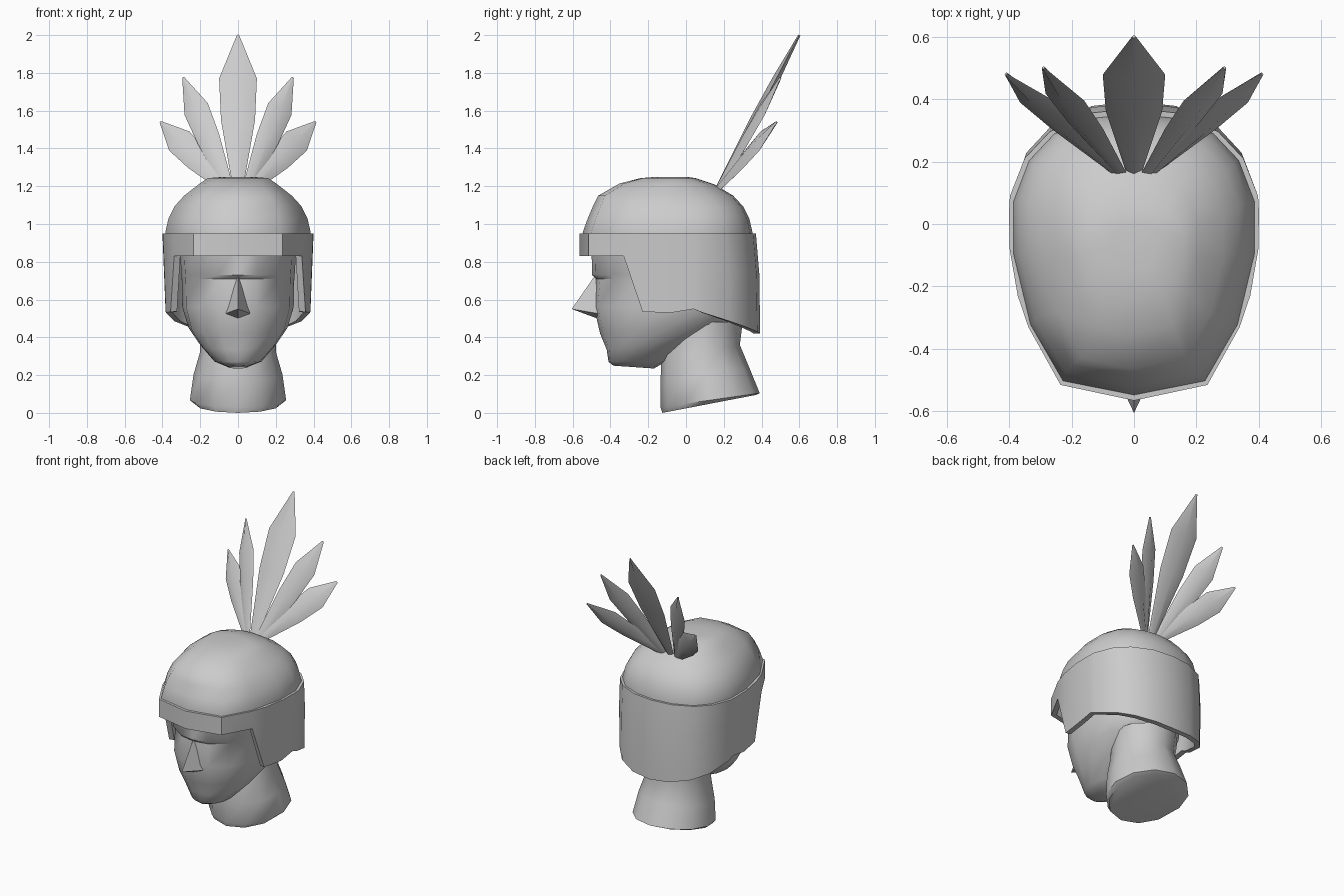
import bpy, bmesh, math
from mathutils import Vector

if "Cube" in bpy.data.objects:
    bpy.data.objects.remove(bpy.data.objects["Cube"], do_unlink=True)

GREY = (0.6, 0.6, 0.6, 1)
stone = bpy.data.materials.new("plain grey")
stone.use_nodes = True
stone.diffuse_color = GREY
stone.node_tree.nodes["Principled BSDF"].inputs["Base Color"].default_value = GREY


def finish(name, bm, angle=35, thickness=0):
    bmesh.ops.recalc_face_normals(bm, faces=bm.faces)
    mesh = bpy.data.meshes.new(name)
    bm.to_mesh(mesh)
    bm.free()
    mesh.materials.append(stone)
    ob = bpy.data.objects.new(name, mesh)
    bpy.context.collection.objects.link(ob)
    bpy.ops.object.select_all(action='DESELECT')
    ob.select_set(True)
    bpy.context.view_layer.objects.active = ob
    if thickness:
        solid = ob.modifiers.new("thickness", 'SOLIDIFY')
        solid.thickness = thickness
        solid.offset = -1
        bpy.ops.object.modifier_apply(modifier=solid.name)
    bpy.ops.object.shade_smooth_by_angle(angle=math.radians(angle))


def mirrored(half):
    """Close a front-to-back half outline into a full loop."""
    return half + [(-p[0], *p[1:]) for p in half[-2:0:-1]]


def skin(bm, loops, caps=True):
    rows = [[bm.verts.new(p) for p in loop] for loop in loops]
    n = len(rows[0])
    for a, b in zip(rows, rows[1:]):
        for i in range(n):
            bm.faces.new((a[i], a[(i + 1) % n], b[(i + 1) % n], b[i]))
    if caps:
        bm.faces.new(rows[0])
        bm.faces.new(rows[-1])


def loft(name, outline, sections, angle=35):
    """Each section: half width, front y, back y, front z, back z."""
    loops = []
    for w, yf, yb, zf, zb in sections:
        loops.append([(x * w, yf + (yb - yf) * (y + 1) / 2,
                       zf + (zb - zf) * (y + 1) / 2) for x, y in outline])
    bm = bmesh.new()
    skin(bm, loops)
    finish(name, bm, angle)


# Unit outlines, front at y = -1
helmet_outline = mirrored([(0, -1), (.59, -.9), (.86, -.5), (1, 0), (1, .38),
                           (.87, .67), (.66, .86), (.34, .97), (0, 1)])
face_outline = mirrored([(0, -1), (.34, -.95), (.7, -.76), (.93, -.44), (1, 0),
                         (.9, .5), (.5, .9), (0, 1)])
neck_outline = [(math.sin(a), -math.cos(a)) for a in
                [math.tau * i / 12 for i in range(12)]]

# Helmet dome
loft("helmet_dome", helmet_outline, [
    (.38, -.54, .352, .90, .90), (.385, -.547, .352, .955, .955),
    (.368, -.52, .335, 1.03, 1.03), (.335, -.49, .305, 1.10, 1.09),
    (.285, -.465, .25, 1.15, 1.15), (.205, -.35, .15, 1.215, 1.21),
    (.16, -.24, .05, 1.243, 1.243), (.07, -.15, 0, 1.25, 1.25)], 48)

# Helmet guard: brow, cheek and neck pieces in one thick shell (x, y, bottom z)
edge = mirrored([(0, -.565, .83), (.235, -.515, .83), (.338, -.33, .83),
                 (.372, -.23, .535), (.398, -.08, .53), (.40, .04, .55),
                 (.397, .09, .53), (.35, .21, .485), (.27, .295, .455),
                 (.14, .355, .43), (0, .37, .42)])
TOP = .95
loops = []
for t in (0, .4, 1):
    loop = []
    for x, y, z in edge:
        swell = .025 * math.sin(t * 2) if y > .1 else 0
        narrow = 1 - .04 * t if y > -.25 else 1
        loop.append((x * narrow, y + swell, TOP + (z - TOP) * t))
    loops.append(loop)
bm = bmesh.new()
skin(bm, loops, caps=False)
finish("helmet_guard", bm, thickness=.035)

# Head, with a keeled jaw and a step under the brow for the eye sockets
loft("head", face_outline, [
    (.05, -.385, -.17, .25, .235), (.125, -.41, -.10, .27, .275),
    (.20, -.42, .08, .335, .385),
    (.262, -.455, .25, .42, .48), (.295, -.487, .31, .56, .56),
    (.298, -.475, .32, .71, .71), (.30, -.498, .32, .73, .73),
    (.31, -.50, .32, .90, .90)], 45)

# Neck
loft("neck", neck_outline, [
    (.23, -.125, .37, 0, .095), (.255, -.135, .39, .03, .105),
    (.235, -.135, .335, .17, .24), (.20, -.13, .285, .29, .36),
    (.205, -.08, .30, .48, .48)])

# Nose
bm = bmesh.new()
bridge, tip, left, right, under = [bm.verts.new(p) for p in (
    (0, -.48, .73), (0, -.605, .55), (.068, -.46, .525), (-.068, -.46, .525),
    (0, -.47, .50))]
for f in ((bridge, tip, left), (bridge, right, tip), (tip, under, left),
          (tip, right, under), (bridge, left, under, right)):
    bm.faces.new(f)
finish("nose", bm)


# Crest feathers: diamond blades fanned out from the crown, turned outward
def feather(name, base, tip, width, turn=0):
    base, tip = Vector(base), Vector(tip)
    axis = tip - base
    facing = Vector((turn, -.88, .48))
    side = axis.cross(facing).normalized()
    depth = side.cross(axis).normalized()
    loops = []
    for t, w, d in ((0, .025, .014), (.45, width * .9, .024),
                    (.72, width, .02), (1, .006, .006)):
        c = base + axis * t
        loops.append([c + side * w, c + depth * d, c - side * w, c - depth * d])
    bm = bmesh.new()
    skin(bm, loops)
    finish(name, bm, 50)


feather("middle_feather", (0, .165, 1.18), (0, .60, 2.0), .10)
for s, label in ((1, "left"), (-1, "right")):
    feather(label + "_inner_feather", (s * .045, .165, 1.18),
            (s * .29, .50, 1.775), .07, s * .4)
    feather(label + "_outer_feather", (s * .055, .165, 1.18),
            (s * .41, .48, 1.54), .074, s * .4)
